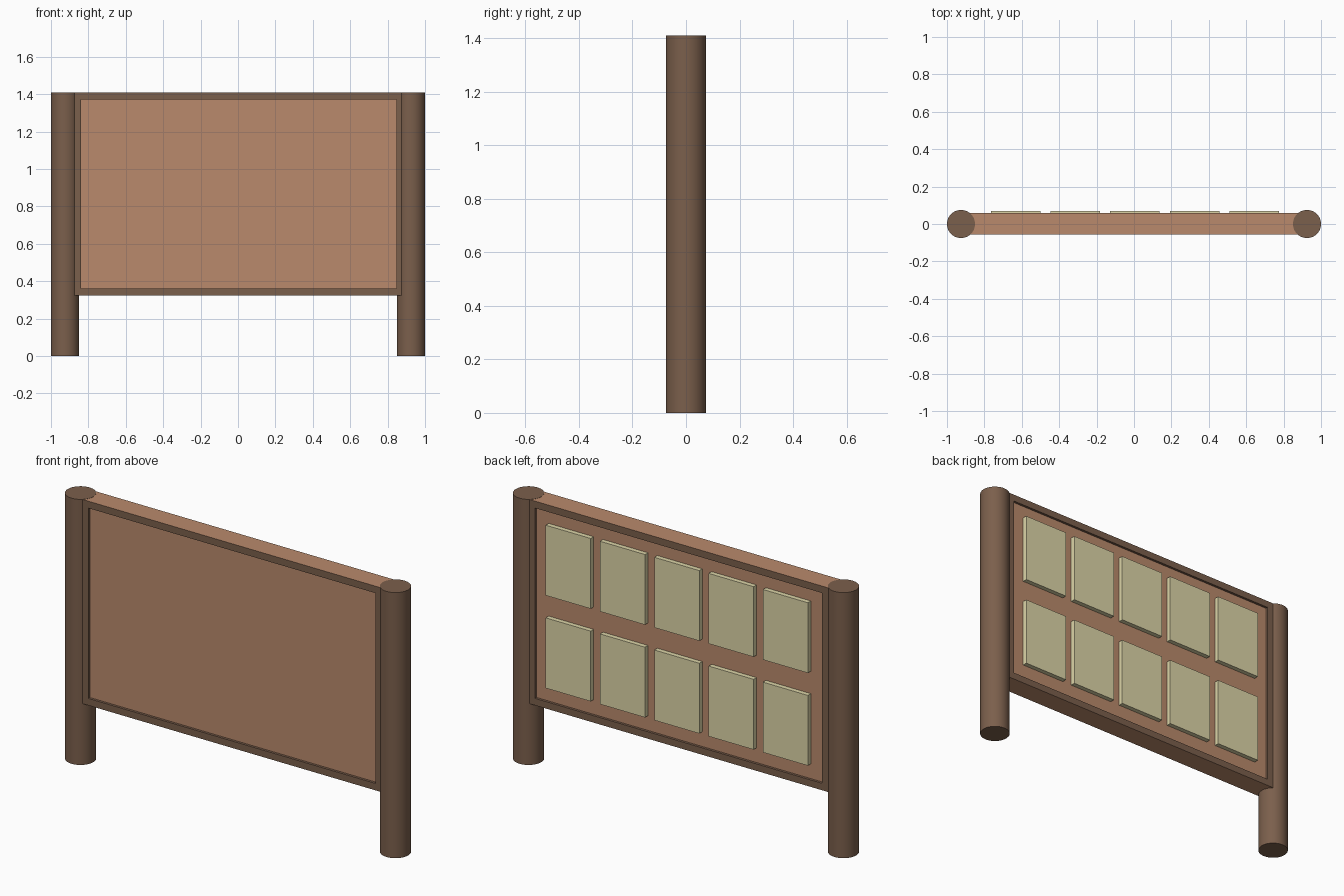
import bpy, bmesh, math
from mathutils import Matrix, Vector

if "Cube" in bpy.data.objects:
    bpy.data.objects.remove(bpy.data.objects["Cube"])


def material(name, rgb):
    m = bpy.data.materials.new(name)
    m.diffuse_color = (*rgb, 1)
    m.use_nodes = True
    m.node_tree.nodes["Principled BSDF"].inputs["Base Color"].default_value = m.diffuse_color
    return m


DARK = material("dark_wood", (0.198, 0.115, 0.072))
LIGHT = material("light_wood", (0.49, 0.255, 0.15))
PAPER = material("paper", (0.72, 0.665, 0.39))


def box_bmesh(lo, hi):
    lo, hi = Vector(lo), Vector(hi)
    bm = bmesh.new()
    bmesh.ops.create_cube(bm, size=1, matrix=Matrix.Translation((lo + hi) / 2)
                          @ Matrix.Diagonal((*(hi - lo), 1)))
    return bm


def add_object(name, bm, *mats):
    me = bpy.data.meshes.new(name)
    bm.to_mesh(me)
    bm.free()
    for m in mats:
        me.materials.append(m)
    ob = bpy.data.objects.new(name, me)
    bpy.context.collection.objects.link(ob)
    return ob


# Round posts
HEIGHT = 1.41
for side, x in (("left", -0.925), ("right", 0.925)):
    bpy.ops.mesh.primitive_cylinder_add(vertices=48, radius=0.075, depth=HEIGHT,
                                        location=(x, 0, HEIGHT / 2))
    post = bpy.context.object
    post.name = side + "_post"
    post.data.materials.append(DARK)
    bpy.ops.object.shade_smooth_by_angle(angle=math.radians(40))

# Board: light box, dark rim and recessed light panel on front and back
bm = box_bmesh((-0.877, -0.055, 0.325), (0.884, 0.058, 1.409))
bm.normal_update()
sides = [f for f in bm.faces if abs(f.normal.y) > 0.9]
rim = bmesh.ops.inset_individual(bm, faces=sides, thickness=0.052, depth=0)["faces"]
for f in rim + sides:
    f.material_index = 1
caps = bmesh.ops.extrude_discrete_faces(bm, faces=sides)["faces"]
for f in caps:
    f.material_index = 0
    inward = -0.013 if f.calc_center_median().y > 0 else 0.013
    bmesh.ops.translate(bm, verts=f.verts, vec=(0, inward, 0))
bmesh.ops.recalc_face_normals(bm, faces=bm.faces)
add_object("board", bm, LIGHT, DARK)

# Two rows of five notices on the back
for row, z in enumerate((0.44, 0.932)):
    for col in range(5):
        x = 0.005 + (col - 2) * 0.319
        add_object(f"notice_{row + 1}_{col + 1}",
                   box_bmesh((x - 0.132, 0.04, z), (x + 0.132, 0.07, z + 0.373)), PAPER)
